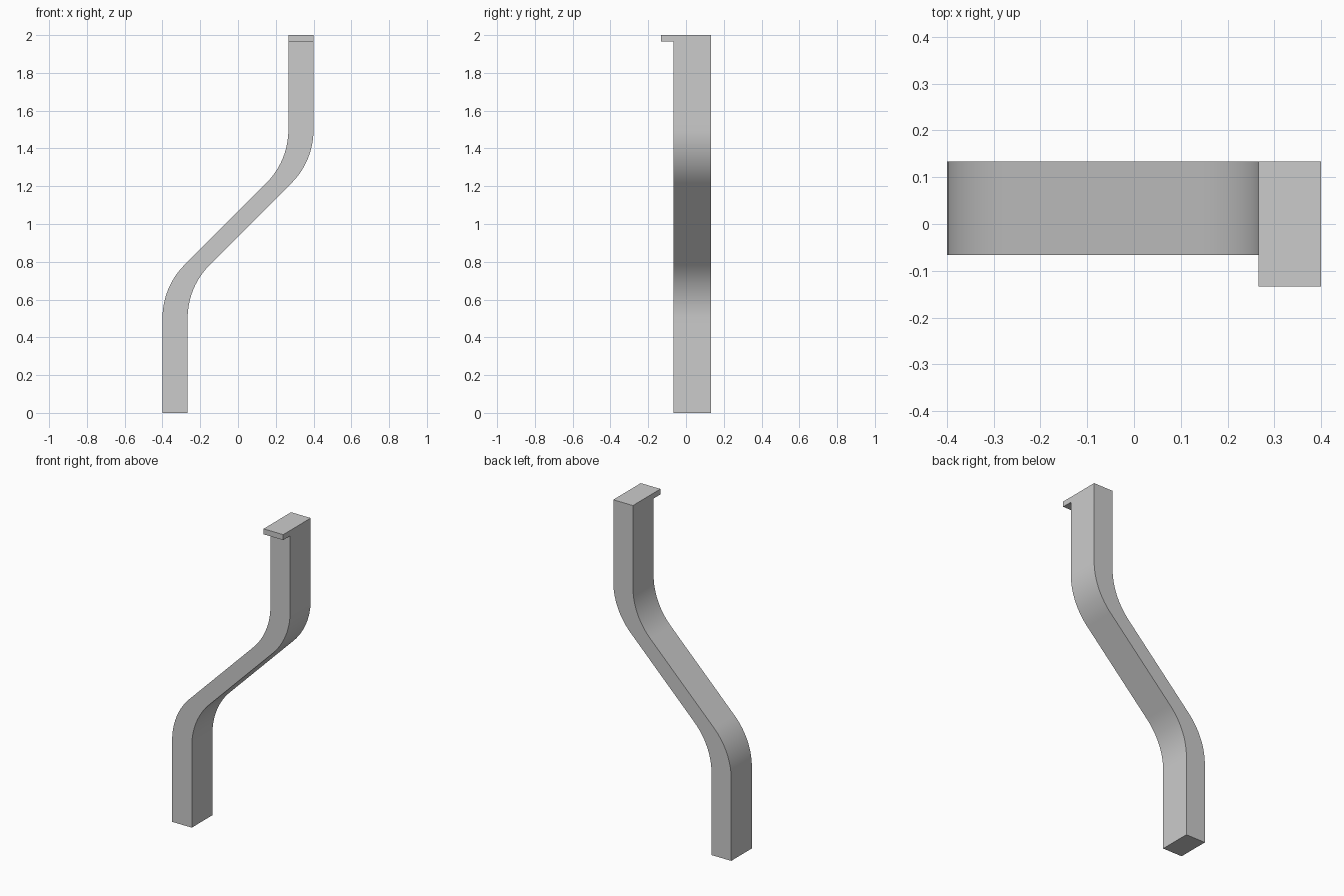
import bpy, bmesh, math

cube = bpy.data.objects.get("Cube")
if cube:
    bpy.data.objects.remove(cube, do_unlink=True)

W = 2 / 15            # width of the bar and module of the layout
HALF = W / 2
OFFSET = 5 * HALF     # centre of each upright from the middle
BEND_Z = 2 / 3        # height of the lower corner before rounding
RADIUS = 0.4
STEPS = 14
LIP_Z = 2 - W / 4
FRONT, BACK = -HALF, W

# Lower half of the centre line: upright, then a rounded 45 degree bend
start = BEND_Z - RADIUS * math.tan(math.pi / 8)
lower = []
for i in range(STEPS + 1):
    a = math.pi / 4 * i / STEPS
    lower.append((-OFFSET + RADIUS * (1 - math.cos(a)), start + RADIUS * math.sin(a)))

# Upper half is the lower half turned about the middle
upper = [(-x, 2 - z) for x, z in reversed(lower)]
path = [(-OFFSET, 0)] + lower + upper + [(OFFSET, LIP_Z), (OFFSET, 2)]

# Bar: horizontal sections of constant width stacked along the centre line
bm = bmesh.new()
corners = [(-HALF, FRONT), (HALF, FRONT), (HALF, BACK), (-HALF, BACK)]
rings = [[bm.verts.new((x + dx, y, z)) for dx, y in corners] for x, z in path]
bm.faces.new(rings[0])
for a, b in zip(rings, rings[1:]):
    for i in range(4):
        j = (i + 1) % 4
        face = bm.faces.new((a[i], a[j], b[j], b[i]))
        if i == 0:
            lip_face = face
bm.faces.new(rings[-1])

# Lip: pull the topmost front face forward
ext = bmesh.ops.extrude_discrete_faces(bm, faces=[lip_face])["faces"][0]
bmesh.ops.translate(bm, verts=ext.verts, vec=(0, -HALF, 0))
bmesh.ops.remove_doubles(bm, verts=bm.verts, dist=1e-5)
bmesh.ops.recalc_face_normals(bm, faces=bm.faces)

mesh = bpy.data.meshes.new("offset_bracket")
bm.to_mesh(mesh)
bm.free()
bracket = bpy.data.objects.new("offset_bracket", mesh)
bpy.context.collection.objects.link(bracket)

# Plain grey finish
grey = bpy.data.materials.new("light_grey")
grey.use_nodes = True
colour = (0.6, 0.6, 0.6, 1)
grey.diffuse_color = colour
for node in grey.node_tree.nodes:
    if node.type == "BSDF_PRINCIPLED":
        node.inputs["Base Color"].default_value = colour
mesh.materials.append(grey)

bpy.ops.object.select_all(action="DESELECT")
bracket.select_set(True)
bpy.context.view_layer.objects.active = bracket
bpy.ops.object.shade_smooth_by_angle(angle=math.radians(30))
